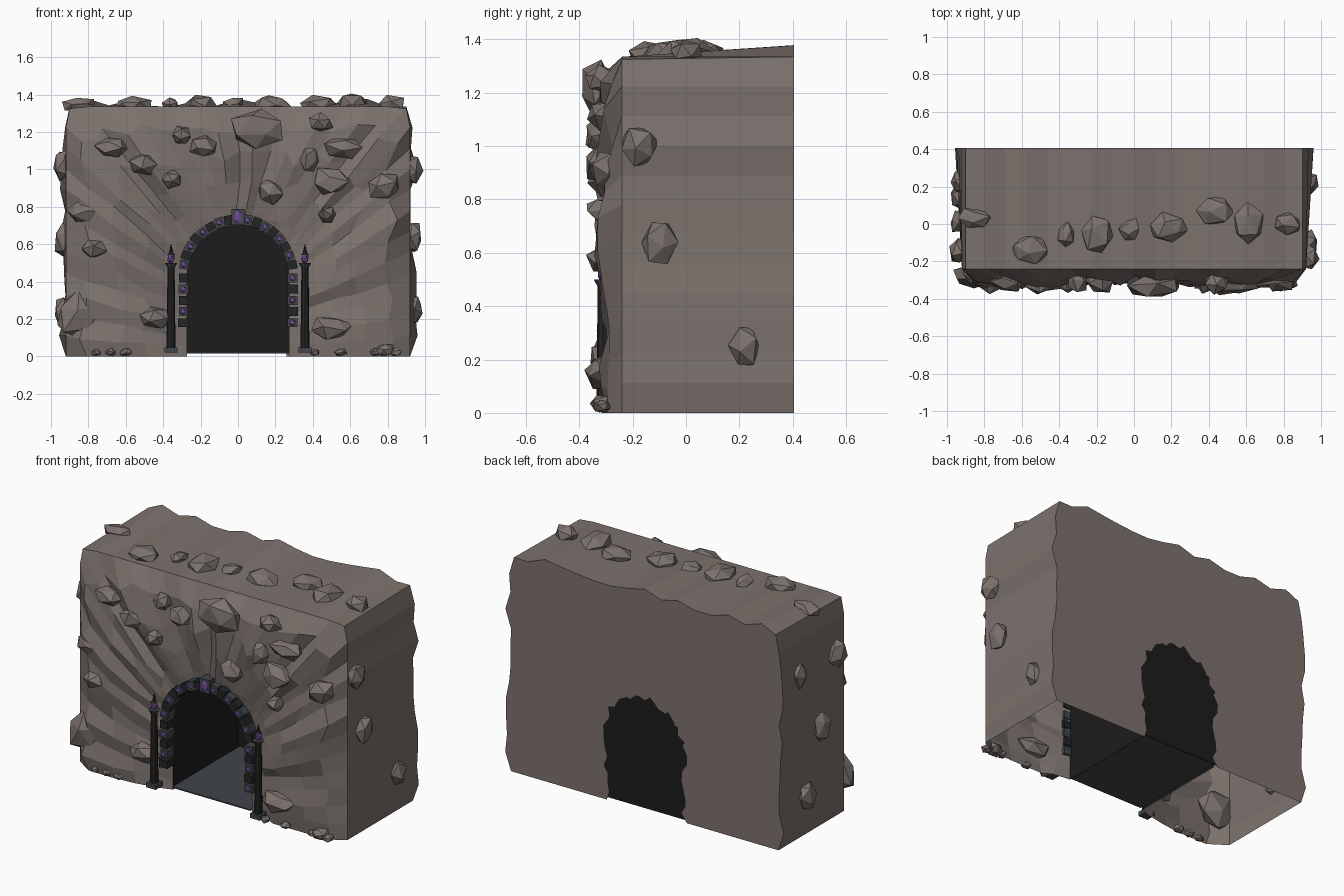
import bpy, bmesh, math, random
from mathutils import Vector, Matrix, Euler

if "Cube" in bpy.data.objects:
    bpy.data.objects.remove(bpy.data.objects["Cube"])

random.seed(7)
U = random.uniform


def material(name, rgb):
    m = bpy.data.materials.new(name)
    m.diffuse_color = (*rgb, 1)
    m.use_nodes = True
    m.node_tree.nodes["Principled BSDF"].inputs["Base Color"].default_value = m.diffuse_color
    return m


ROCK = material("brown rock", (0.200, 0.168, 0.152))
BLACK = material("tunnel black", (0.012, 0.012, 0.012))
IRON = material("dark iron", (0.017, 0.018, 0.019))
SLATE = material("slate", (0.052, 0.060, 0.070))
PURPLE = material("purple crystal", (0.16, 0.07, 0.28))


def finish(name, bm, mat):
    me = bpy.data.meshes.new(name)
    bm.to_mesh(me)
    bm.free()
    me.materials.append(mat)
    ob = bpy.data.objects.new(name, me)
    bpy.context.collection.objects.link(ob)
    return ob


def loft(name, rings, mat):
    """Join consecutive open rings of points with quads."""
    bm = bmesh.new()
    vs = [[bm.verts.new(p) for p in r] for r in rings]
    for a, b in zip(vs, vs[1:]):
        for i in range(len(a) - 1):
            bm.faces.new((a[i], a[i + 1], b[i + 1], b[i]))
    return finish(name, bm, mat)


def box(bm, size, mtx):
    bmesh.ops.create_cube(bm, size=1, matrix=mtx @ Matrix.Diagonal((*size, 1)))


def cone(bm, r1, r2, z0, z1, x, y, n=8):
    bmesh.ops.create_cone(bm, cap_ends=True, segments=n, radius1=r1, radius2=r2,
                          depth=z1 - z0, matrix=Matrix.Translation((x, y, (z0 + z1) / 2)))


SPRING, HW = 0.43, 0.272
LEG, ARC, SIDE, TOP = 8, 24, 12, 16      # segment counts: 2*LEG+ARC == 2*SIDE+TOP


def arch(hw, foot=0.0):
    """Arch outline (x, z), from the left foot over the top to the right foot."""
    legs = [foot + (SPRING - foot) * i / LEG for i in range(LEG)]
    pts = [(-hw, z) for z in legs]
    pts += [(-hw * math.cos(math.pi * i / ARC), SPRING + hw * math.sin(math.pi * i / ARC))
            for i in range(ARC + 1)]
    return pts + [(hw, z) for z in reversed(legs)]


def block(w, h):
    """Outer outline (x, z) in the same order as the arch."""
    pts = [(-w, h * i / SIDE) for i in range(SIDE)]
    pts += [(-w + 2 * w * i / TOP, h) for i in range(TOP + 1)]
    pts += [(w, h * (SIDE - 1 - i) / SIDE) for i in range(SIDE)]
    for c, s in ((SIDE, 1), (SIDE + TOP, -1)):   # clipped top corners
        pts[c] = (pts[c][0] + s * 0.02, h - 0.01)
    return pts


# --- rock mass: radial facets at the front, straight rim, ragged back with a ragged hole
inner, outer = arch(HW), block(0.92, 1.335)
n = len(inner)
streak = [U(-0.022, 0.022) for _ in range(n)]
rings = [[(x, -0.25, z) for x, z in inner]]
for t, y in ((0.14, -0.268), (0.33, -0.292), (0.58, -0.308), (0.84, -0.298)):
    ring = []
    for i in range(n):
        k = t + U(-0.06, 0.06)
        x = inner[i][0] * (1 - k) + outer[i][0] * k + U(-0.012, 0.012)
        z = inner[i][1] * (1 - k) + outer[i][1] * k + U(-0.012, 0.012)
        s = min(1, t * 2.5)
        ring.append((x, y + s * streak[i] + s * U(-0.018, 0.018), 0 if i in (0, n - 1) else z))
    rings.append(ring)
rings.append([(x, -0.24, z) for x, z in outer])
back = []
for i, (x, z) in enumerate(outer):
    if SIDE <= i <= SIDE + TOP:
        back.append((x, 0.405, z + (0.01 if i in (SIDE, SIDE + TOP) else U(-0.01, 0.045))))
    else:
        back.append((x + math.copysign(0 if z == 0 else U(-0.005, 0.04), x), 0.405, z))
rings.append(back)
rings.append([(x * U(0.9, 1.08), 0.405, z * U(0.96, 1.03)) for x, z in inner])
loft("rock_mass", rings, ROCK)

# --- tunnel lining, end wall and floor
loft("tunnel_lining", [[(x, 0.395, z) for x, z in inner], [(x, -0.25, z) for x, z in inner]], BLACK)
bm = bmesh.new()
f = bm.faces.new([bm.verts.new((x, 0.396, z)) for x, z in arch(0.30, 0.015)])
g = bmesh.ops.extrude_face_region(bm, geom=[f])
for v in g["geom"]:
    if isinstance(v, bmesh.types.BMVert):
        v.co.y += 0.006
bmesh.ops.recalc_face_normals(bm, faces=bm.faces)
finish("tunnel_end_wall", bm, BLACK)
bm = bmesh.new()
box(bm, (0.535, 0.66, 0.008), Matrix.Translation((0, 0.07, 0.019)))
finish("tunnel_floor", bm, SLATE)

# --- arch stones, alternating dark and slate, with crystals set in the slate ones
spots = [(s * 0.292, z, 0) for s in (-1, 1) for z in (0.18, 0.24, 0.30, 0.36, 0.42)]
for i in range(1, 18):
    a = math.pi * i / 18
    if i != 9:
        spots.append((0.292 * math.cos(a), SPRING + 0.01 + 0.292 * math.sin(a), a))
dark, slate, gems = bmesh.new(), bmesh.new(), bmesh.new()


def gem(x, y, z, w, h):
    bmesh.ops.create_icosphere(gems, subdivisions=1, radius=1,
                               matrix=Matrix.Translation((x, y, z)) @ Matrix.Diagonal((w, 0.010, h, 1)))


for i, (x, z, a) in enumerate(spots):
    m = Matrix.Translation((x, -0.28, z)) @ Matrix.Rotation(-a, 4, 'Y')
    box(slate if i % 2 else dark, (0.052 + U(-.006, .006), 0.07 + U(-.01, .01), 0.048), m)
    if i % 2:
        gem(x, -0.317, z, 0.017, 0.017)
box(slate, (0.068, 0.085, 0.085), Matrix.Translation((0, -0.285, 0.745)))   # keystone
gem(0, -0.328, 0.745, 0.026, 0.036)
finish("arch_stones_dark", dark, IRON)
finish("arch_stones_slate", slate, SLATE)

# --- two pillars with a crystal and a spike
shaft, trim = bmesh.new(), bmesh.new()
for s in (-1, 1):
    x, y = s * 0.358, -0.312
    box(trim, (0.068, 0.068, 0.028), Matrix.Translation((x, y, 0.034)))
    cone(shaft, 0.024, 0.019, 0.045, 0.48, x, y)
    cone(trim, 0.020, 0.034, 0.475, 0.50, x, y)
    bmesh.ops.create_icosphere(gems, subdivisions=1, radius=1, matrix=Matrix.Translation((x, y, 0.524))
                               @ Matrix.Diagonal((0.022, 0.022, 0.032, 1)))
    cone(shaft, 0.022, 0.012, 0.543, 0.553, x, y)
    cone(shaft, 0.012, 0.001, 0.553, 0.60, x, y)
finish("pillar_shafts", shaft, IRON)
finish("pillar_trim", trim, SLATE)
finish("crystals", gems, PURPLE)


# --- boulders
def boulders(name, items):
    bm = bmesh.new()
    for pos, size in items:
        rot = Euler((U(0, 6), U(0, 6), U(0, 6))).to_matrix()
        vs = bmesh.ops.create_icosphere(bm, subdivisions=1, radius=1)["verts"]
        for v in vs:
            p = rot @ (v.co * U(0.85, 1.2))
            v.co = Vector(pos) + Vector([p[k] * size[k] for k in range(3)])
            v.co.z = max(v.co.z, 0.002)
    finish(name, bm, ROCK)


# x, y, z, half width, half height on the front
FRONT = [(.11, -.335, 1.21, .165, .11), (-.67, -.30, 1.12, .09, .06), (-.50, -.305, 1.03, .09, .06),
         (-.30, -.31, 1.18, .055, .055), (-.81, -.285, .77, .10, .07), (-.77, -.30, .58, .075, .055),
         (-.85, -.275, .22, .13, .13), (-.44, -.30, .21, .10, .06), (.50, -.31, .155, .115, .065),
         (.50, -.315, .94, .10, .075), (.56, -.31, 1.12, .11, .06), (.44, -.31, 1.25, .065, .05),
         (.78, -.295, .91, .095, .075), (.38, -.31, 1.05, .06, .075), (.17, -.30, .88, .07, .07),
         (.48, -.31, .76, .05, .045), (-.18, -.305, 1.12, .08, .06), (-.36, -.31, .95, .06, .05)]
boulders("front_boulders", [((x, y, z), (w, .068, h)) for x, y, z, w, h in FRONT])
# side, y, z, half depth, half height
SIDES = [(1, -.18, 1.0, .07, .08), (1, -.10, .64, .062, .085), (1, .22, .25, .06, .09),
         (-1, -.15, 1.02, .07, .08), (-1, .01, .62, .065, .10),
         (-1, .15, .24, .07, .08), (-1, .22, 1.02, .06, .08)]
boulders("side_boulders", [((s * .935, y, z), (.05, d, h)) for s, y, z, d, h in SIDES])
# x, y, half width, half depth, half height on top
TOPS = [(-.85, .03, .09, .06, .04), (-.56, -.14, .10, .085, .045), (-.36, -.06, .045, .065, .04),
        (-.20, -.05, .09, .11, .05), (-.02, -.03, .055, .065, .045), (.18, -.02, .11, .08, .055),
        (.43, .07, .10, .075, .05), (.61, 0, .085, .11, .065), (.82, 0, .08, .06, .05)]
boulders("top_boulders", [((x, y, 1.345), (w, d, h)) for x, y, w, d, h in TOPS])
boulders("pebbles", [((x, -0.315, r * .7), (r, r, r * .7)) for x, r in
                     ((-.76, .028), (-.68, .032), (-.60, .034), (.41, .03), (.55, .03),
                      (.73, .03), (.79, .05), (.84, .035))])
